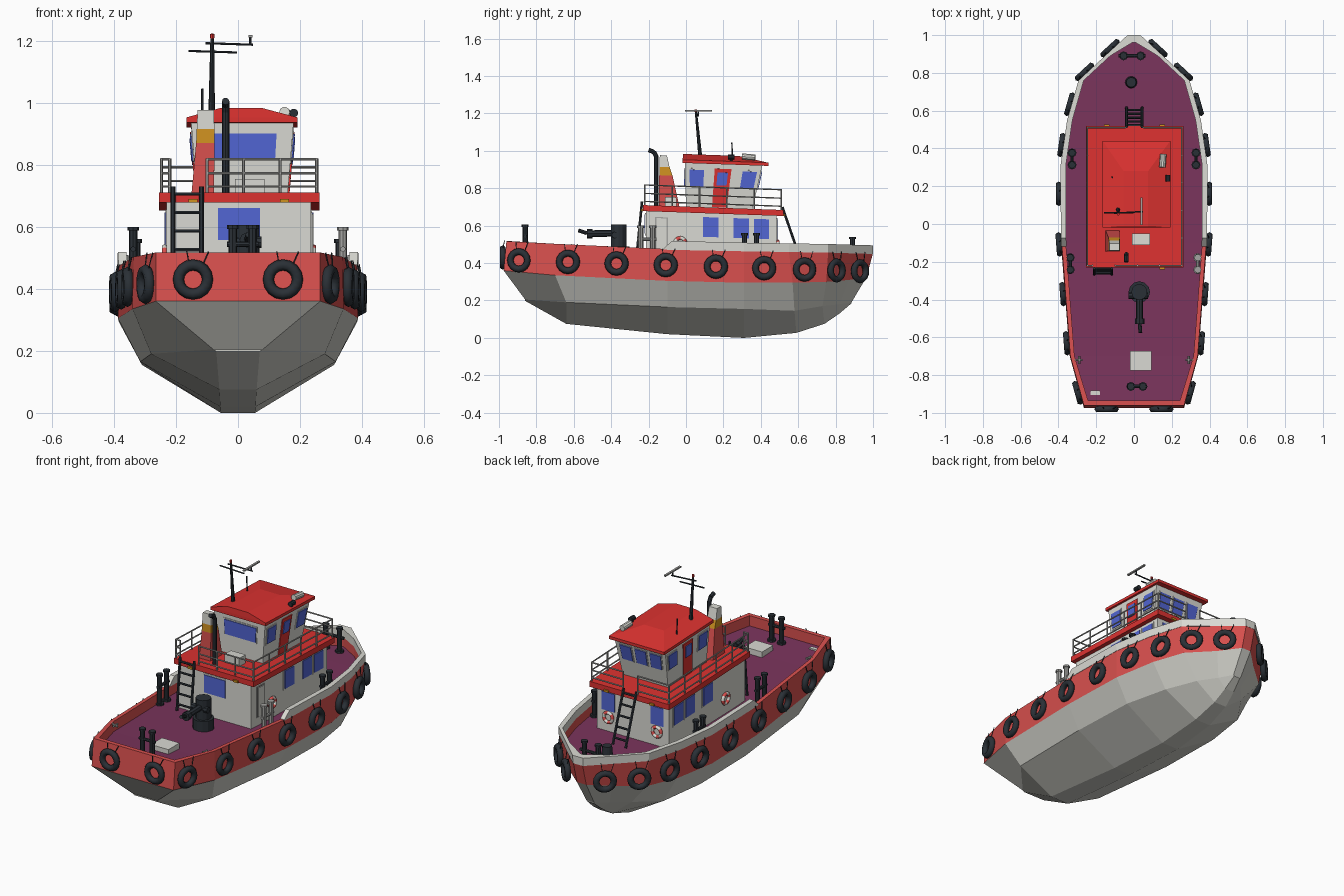
import bpy, bmesh, math
from mathutils import Vector

cube = bpy.data.objects.get("Cube")
if cube:
    bpy.data.objects.remove(cube)


def material(name, *rgb):
    col = [(c / 255 / 12.92) if c < 11 else ((c / 255 + .055) / 1.055) ** 2.4 for c in rgb] + [1]
    m = bpy.data.materials.new(name)
    m.use_nodes = True
    m.diffuse_color = col
    m.node_tree.nodes["Principled BSDF"].inputs["Base Color"].default_value = col
    return m


HULL, WHITE, BAND, RED, DECK, BLUE, DARK, AMBER, METAL = range(9)
MATS = [material("hull grey", 205, 205, 198), material("cabin white", 218, 218, 211),
        material("band red", 217, 80, 78), material("roof red", 220, 50, 48),
        material("deck purple", 122, 52, 92), material("window blue", 82, 102, 212),
        material("dark iron", 42, 48, 54), material("amber", 208, 146, 32),
        material("rail grey", 165, 165, 162)]
TRIM = -.035  # the upperworks slope down towards the bow


def finish(bm, name, trim=False):
    if trim:
        for v in bm.verts:
            v.co.z += TRIM * v.co.y
    bmesh.ops.recalc_face_normals(bm, faces=bm.faces)
    me = bpy.data.meshes.new(name)
    bm.to_mesh(me)
    bm.free()
    used = sorted({p.material_index for p in me.polygons})
    for i in used:
        me.materials.append(MATS[i])
    for p in me.polygons:
        p.material_index = used.index(p.material_index)
    bpy.context.collection.objects.link(bpy.data.objects.new(name, me))


def loft(bm, rings, mat, closed=False, caps=True, smooth=False):
    """Skin rings of points; mat is an index or a rule of (ring, side)."""
    vs = [[bm.verts.new(p) for p in r] for r in rings]
    n, k = len(vs[0]), len(vs)
    for i in range(k if closed else k - 1):
        a, b = vs[i], vs[(i + 1) % k]
        for j in range(n):
            f = bm.faces.new((a[j], a[(j + 1) % n], b[(j + 1) % n], b[j]))
            f.material_index = mat(i, j) if callable(mat) else mat
            f.smooth = smooth
    if caps and not closed:
        for i, r in ((0, vs[0]), (k - 2, vs[-1])):
            bm.faces.new(r).material_index = mat(i, 0) if callable(mat) else mat
    return vs


def rect(x0, x1, y0, y1, z):
    return [Vector(p) for p in ((x0, y0, z), (x1, y0, z), (x1, y1, z), (x0, y1, z))]


def box(bm, x0, x1, y0, y1, z0, z1, mat):
    loft(bm, [rect(x0, x1, y0, y1, z0), rect(x0, x1, y0, y1, z1)], mat)


def frame(axis):
    q = Vector(axis).normalized().to_track_quat('Z', 'Y')
    return q @ Vector((1, 0, 0)), q @ Vector((0, 1, 0)), q @ Vector((0, 0, 1))


def tube(bm, a, b, r, mat, n=8, r2=None):
    a, b = Vector(a), Vector(b)
    u, v, _ = frame(b - a)
    ang = [math.tau * i / n for i in range(n)]
    loft(bm, [[c + (u * math.cos(t) + v * math.sin(t)) * s for t in ang]
              for c, s in ((a, r), (b, r if r2 is None else r2))], mat)


def torus(bm, c, axis, R, r, mat, N=16, n=6):
    u, v, w = frame(axis)
    rings = []
    for i in range(N):
        t = math.tau * i / N
        d = u * math.cos(t) + v * math.sin(t)
        rings.append([Vector(c) + d * (R + r * math.cos(s)) + w * r * math.sin(s)
                      for s in [math.tau * j / n for j in range(n)]])
    loft(bm, rings, mat, closed=True, smooth=True)


def panel(bm, wall, u0, u1, v0, v1, mat, t=.006):
    a, b, c, d = wall
    nrm = (b - a).cross(d - a).normalized()
    pts = [a.lerp(b, u).lerp(d.lerp(c, u), v) for u, v in ((u0, v0), (u1, v0), (u1, v1), (u0, v1))]
    loft(bm, [[p - nrm * .002 for p in pts], [p + nrm * t for p in pts]], mat)


def window(bm, wall, u0, u1, v0, v1):
    panel(bm, wall, u0 - .015, u1 + .015, v0 - .03, v1 + .03, WHITE, .003)
    panel(bm, wall, u0, u1, v0, v1, BLUE, .007)


# Hull: y, half width and height of each line, stern to bow
SHEER = [(-.96, .265, .517), (-.7, .337, .503), (-.1, .383, .475), (.31, .385, .467),
         (.55, .35, .463), (.76, .29, .46), (.89, .15, .456), (1, .03, .453)]
BELT = [(-.975, .265, .36), (-.7, .34, .335), (-.1, .387, .305), (.31, .385, .295),
        (.57, .34, .295), (.75, .27, .3), (.87, .13, .31), (.965, .03, .325)]
CHINE = [(-.86, .08, .205), (-.64, .28, .19), (-.1, .315, .165), (.31, .31, .155),
         (.58, .26, .145), (.73, .16, .17), (.82, .08, .18), (.885, .025, .19)]
KEEL = [(-.86, .07, .198), (-.64, .06, .075), (-.1, .057, .02), (.31, .055, 0),
        (.59, .05, .027), (.74, .04, .075), (.82, .03, .13), (.885, .02, .185)]


def inset(y, w):
    return max(-.935, min(y, .96) if y > .95 else y), max(w - .022, .012)


def sheer(y):
    """Half width, height and outward normal of the sheer line at y."""
    for (y0, w0, z0), (y1, w1, z1) in zip(SHEER, SHEER[1:]):
        if y <= y1:
            break
    t = (y - y0) / (y1 - y0)
    return w0 + (w1 - w0) * t, z0 + (z1 - z0) * t, Vector((y1 - y0, w0 - w1, 0)).normalized()


def deck_z(y):
    return sheer(y)[1] - .06


rings = []
for k, b, c, s in zip(KEEL, BELT, CHINE, SHEER):
    iy, iw = inset(s[0], s[1])
    half = [(p[1], p[0], p[2]) for p in (k, c, b, s)] + [(iw, iy, s[2]), (iw, iy, s[2] - .06)]
    rings.append(half + [(-x, y, z) for x, y, z in reversed(half)])
STRIPE = [HULL, HULL, BAND, BAND, BAND, DECK]
bm = bmesh.new()
vs = loft(bm, rings, lambda i, j: HULL if j == 11 else STRIPE[min(j, 10 - j)], caps=False)
for r in (vs[0], vs[-1]):
    for k in range(5):
        bm.faces.new((r[k], r[k + 1], r[10 - k], r[11 - k])).material_index = STRIPE[k]
finish(bm, "hull")

# White bulwark strake round the bow
side = [(-.12, *sheer(-.12)[:2], .002), (-.075, *sheer(-.075)[:2], .044)]
side += [(y, w, z, .042) for y, w, z in SHEER[2:] if y > 0]
rings = []
for y, w, z, h in side:
    iy, iw = inset(y, w)
    rings.append([(w + .002, y, z - .004), (w + .004, y, z + h), (iw - .002, iy, z + h), (iw - .002, iy, z - .004)])
rings += [[(-x, y, z) for x, y, z in r] for r in reversed(rings)]
bm = bmesh.new()
loft(bm, rings, WHITE)
finish(bm, "bow_bulwark")

# Tyre fenders with their ropes
bm = bmesh.new()
spots = []
for y in (-.89, -.63, -.37, -.107, .16, .416, .63, .795, .92):
    w, z, nrm = sheer(y)
    for s in (1, -1):
        out = Vector((nrm.x * s, nrm.y, 0))
        spots.append((Vector((w * s, y, .386 - .032 * y)) + out * .014, out, z))
spots += [(Vector((x, -.98, .43)), Vector((0, -1, 0)), .517) for x in (-.145, .145)]
for c, out, top in spots:
    torus(bm, c, out, .047, .018, DARK)
    along = Vector((-out.y, out.x, 0))
    for s in (-.02, .05):
        a = c + along * s * .6 + Vector((0, 0, .045))
        b = c + along * s - out * .01
        tube(bm, a, (b.x, b.y, top + .003), .0025, DARK, 4)
finish(bm, "tyre_fenders")


# Deck fittings
def bitts(name, x, y, dx, dy, top, mat):
    bm = bmesh.new()
    z = deck_z(y)
    for s in (1, -1):
        px, py = x + dx * s, y + dy * s
        tube(bm, (px, py, z), (px, py, top), .014, mat)
        tube(bm, (px, py, top - .012), (px, py, top), .019, mat)
        tube(bm, (px, py, z), (px, py, z + .012), .024, mat)
    e, h = 1.6, z + (top - z) * .6
    tube(bm, (x - dx * e, y - dy * e, h), (x + dx * e, y + dy * e, h), .009, mat)
    finish(bm, name)


bitts("stern_bitts", .015, -.86, .032, 0, .605, DARK)
bitts("bow_bitts", -.01, .89, .045, 0, .54, DARK)
for s, word, mat in ((1, "left", METAL), (-1, "right", DARK)):
    bitts(word + "_aft_bitts", .338 * s, -.21, 0, .032, .6, mat)
    bitts(word + "_fore_bitts", .328 * s, .345, 0, .032, .56, DARK)
    bm = bmesh.new()
    tube(bm, (.275 * s, -.72, .49), (.315 * s, -.72, .5), .006, METAL)
    tube(bm, (.29 * s, -.74, .495), (.29 * s, -.7, .495), .006, METAL)
    finish(bm, word + "_cleat")

bm = bmesh.new()
tube(bm, (-.015, .75, .39), (-.015, .75, .47), .033, DARK, 12, .026)
finish(bm, "bow_capstan")
bm = bmesh.new()
tube(bm, (.028, -.36, .42), (.028, -.36, .49), .057, DARK, 12)
tube(bm, (.028, -.36, .49), (.028, -.36, .605), .042, DARK, 12)
tube(bm, (.028, -.36, .56), (.03, -.52, .557), .018, DARK)
tube(bm, (.03, -.5, .557), (.03, -.53, .557), .025, DARK)
tube(bm, (.03, -.53, .56), (.034, -.575, .575), .01, DARK)
tube(bm, (-.03, -.38, .55), (.075, -.38, .55), .018, DARK)
finish(bm, "water_cannon")
bm = bmesh.new()
box(bm, -.022, .092, -.775, -.672, .43, .475, WHITE)
box(bm, -.23, -.18, -.905, -.882, .44, .462, WHITE)
finish(bm, "deck_hatches")


# Cabins: walls are listed aft, left, bow, right
def walls(lo, hi):
    return [(lo[i], lo[(i + 1) % 4], hi[(i + 1) % 4], hi[i]) for i in range(4)]


bm = bmesh.new()
lo, hi = rect(-.23, .236, -.215, .485, .39), rect(-.23, .236, -.215, .485, .675)
loft(bm, [lo, hi], WHITE)
aft, left, bow, right = walls(lo, hi)
window(bm, aft, .355, .645, .56, .92)
for u0, u1 in ((.436, .555), (.67, .79), (.825, .94)):
    window(bm, left, u0, u1, .54, .91)
    window(bm, right, 1 - u1, 1 - u0, .54, .91)
for u in (.16, .84):
    window(bm, bow, u - .09, u + .09, .54, .91)
panel(bm, left, .07, .17, .25, .88, METAL, .004)
panel(bm, left, .08, .16, .27, .86, WHITE, .008)
finish(bm, "main_cabin", True)

bm = bmesh.new()
box(bm, -.254, .262, -.23, .52, .67, .702, RED)
finish(bm, "upper_deck", True)
bm = bmesh.new()
for x in (-.145, .15):
    box(bm, x - .015, x + .015, -.24, -.228, .67, .682, AMBER)
    box(bm, x - .015, x + .015, .518, .528, .67, .682, AMBER)
finish(bm, "deck_lamps", True)

bm = bmesh.new()
lo, hi = rect(-.132, .16, 0, .355, .7), rect(-.152, .18, -.006, .41, .945)
loft(bm, [lo, hi], WHITE)
aft, left, bow, right = walls(lo, hi)
window(bm, aft, .2, .84, .47, .82)
for wall, flip in ((left, False), (right, True)):
    for u0, u1 in ((.06, .25), (.76, .95)):
        window(bm, wall, *((1 - u1, 1 - u0) if flip else (u0, u1)), .46, .82)
    panel(bm, wall, .39, .61, .02, .86, RED, .005)
    panel(bm, wall, .43, .57, .5, .78, BLUE, .009)
for u in (.2, .5, .8):
    window(bm, bow, u - .11, u + .11, .46, .82)
finish(bm, "wheelhouse", True)

bm = bmesh.new()
eave = (-.166, .192, -.018, .44)
loft(bm, [rect(*eave, .935), rect(*eave, .952), rect(-.055, .075, -.016, .28, .983)], RED)
finish(bm, "wheelhouse_roof", True)

# Lifebuoys with alternating colours
bm = bmesh.new()
ring = lambda i, j: BAND if i % 4 < 2 else WHITE
for x, y, axis in ((.243, -.03, (1, 0, 0)), (-.237, -.03, (-1, 0, 0)),
                   (.16, .492, (0, 1, 0)), (-.155, .492, (0, 1, 0))):
    torus(bm, (x, y, .505), axis, .028, .01, ring)
finish(bm, "lifebuoys", True)

# Railing with gaps for the ladders
bm = bmesh.new()
X0, X1, Y0, Y1 = -.247, .254, -.22, .51
for path in ([(.05, Y1), (X1, Y1), (X1, Y0), (-.1, Y0)], [(-.045, Y1), (X0, Y1), (X0, Y0), (-.22, Y0)]):
    for a, b in zip(path, path[1:]):
        a, b = Vector((*a, 0)), Vector((*b, 0))
        for z in (.722, .765, .81):
            tube(bm, a + Vector((0, 0, z)), b + Vector((0, 0, z)), .004, METAL, 6)
        n = max(1, round((b - a).length / .14))
        for i in range(n + 1):
            p = a.lerp(b, i / n)
            tube(bm, p + Vector((0, 0, .7)), p + Vector((0, 0, .812)), .005, METAL, 6)
finish(bm, "railing", True)


# Ladders
def ladder(name, x0, x1, foot, head, rungs):
    bm = bmesh.new()
    pt = lambda x, t: (x, foot[0] + (head[0] - foot[0]) * t, foot[1] + (head[1] - foot[1]) * t)
    for x in (x0, x1):
        tube(bm, pt(x, 0), pt(x, 1), .008, DARK, 6)
    for i in range(rungs):
        t = (i + .6) / rungs
        tube(bm, pt(x0, t), pt(x1, t), .006, DARK, 6)
    finish(bm, name)


ladder("aft_ladder", -.21, -.118, (-.265, .43), (-.235, .73), 5)
ladder("bow_ladder", -.04, .043, (.615, .41), (.515, .7), 5)

# Funnel, exhaust and locker
bm = bmesh.new()
levels = [(-.15, -.078, -.145, -.035, .7), (-.135, -.075, -.143, -.072, .865),
          (-.133, -.076, -.142, -.088, .91), (-.13, -.078, -.14, -.102, .972)]
loft(bm, [rect(*l) for l in levels], lambda i, j: (BAND, AMBER, WHITE)[i])
finish(bm, "funnel", True)
bm = bmesh.new()
for a, b in (((-.16, .7), (-.16, .97)), ((-.16, .965), (-.172, .99)), ((-.17, .987), (-.2, .998))):
    tube(bm, (-.04, *a), (-.04, *b), .012, DARK)
finish(bm, "exhaust_pipe", True)
bm = bmesh.new()
box(bm, -.01, .085, -.112, -.05, .7, .75, WHITE)
finish(bm, "deck_locker", True)

# Mast, antennas and searchlights
bm = bmesh.new()
tube(bm, (-.085, .078, .95), (-.083, .053, 1.21), .011, DARK, 8, .006)
tube(bm, (-.083, .053, 1.208), (-.083, .052, 1.222), .007, RED)
tube(bm, (-.16, .06, 1.167), (-.003, .06, 1.162), .004, DARK, 6)
tube(bm, (-.105, .057, 1.192), (.048, .066, 1.187), .004, DARK, 6)
tube(bm, (.04, .066, 1.185), (.04, .066, 1.212), .004, DARK, 6)
box(bm, .034, .046, -.005, .14, 1.21, 1.218, METAL)
tube(bm, (-.115, .25, .94), (-.115, .245, 1.045), .004, DARK, 6)
finish(bm, "mast")
bm = bmesh.new()
tube(bm, (.15, .3, .97), (.155, .37, .965), .017, WHITE, 10)
tube(bm, (.15, .335, .93), (.15, .335, .965), .006, DARK)
tube(bm, (.18, .225, .967), (.18, .26, .967), .014, DARK, 10)
tube(bm, (.178, .242, .935), (.178, .242, .96), .006, DARK)
finish(bm, "searchlights")
